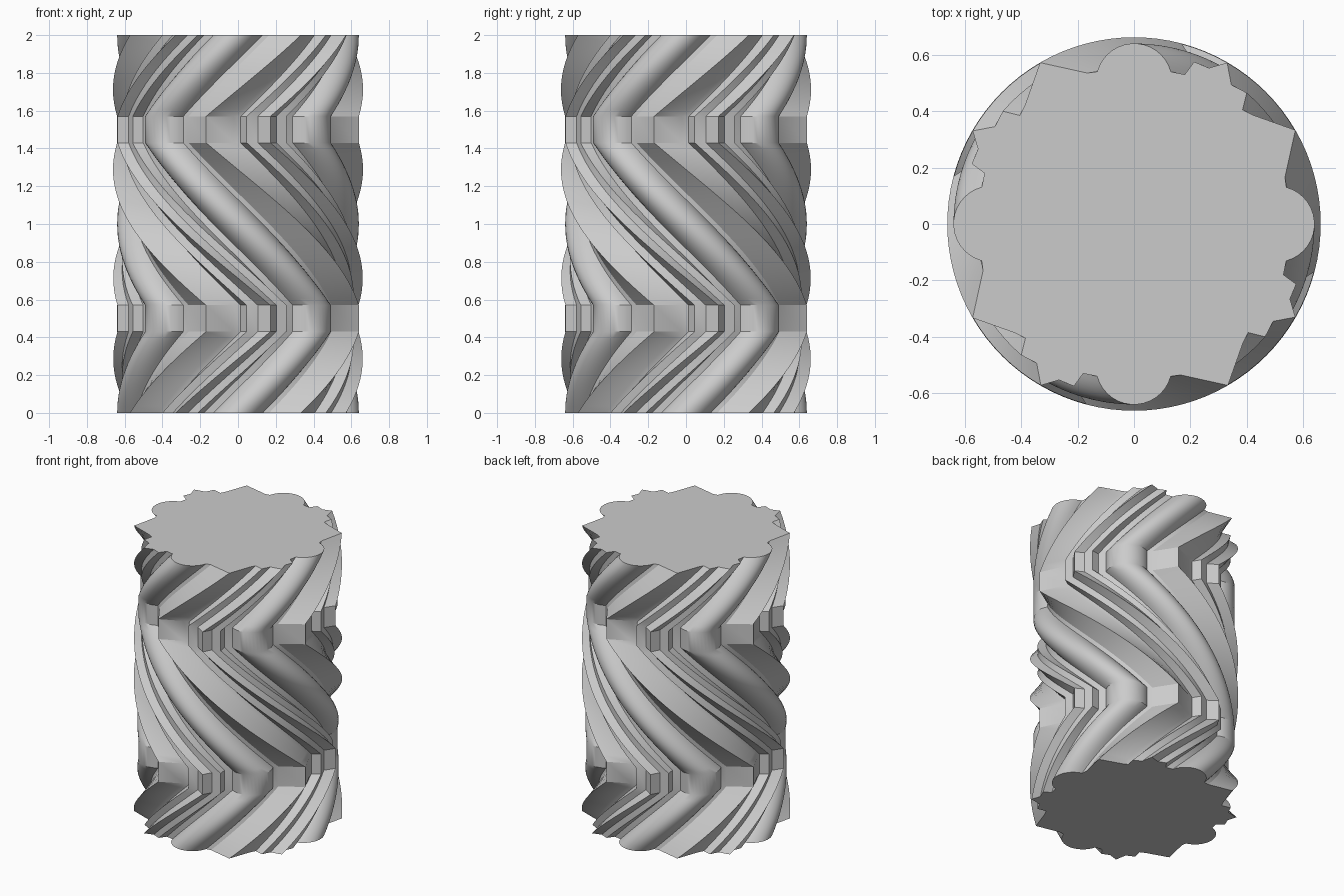
import bpy
import bmesh
from math import sin, cos, radians

# Remove the default cube
cube = bpy.data.objects.get("Cube")
if cube:
    bpy.data.objects.remove(cube, do_unlink=True)

BAND_LOW, BAND_HIGH = 0.43, 0.57   # straight band, repeated one unit higher
HEIGHT = 2.0


def turned(point, degrees):
    """Rotate a 2D point counterclockwise."""
    a = radians(degrees)
    x, y = point
    return x * cos(a) - y * sin(a), x * sin(a) + y * cos(a)


def twist(z):
    """Zigzag twist in degrees, held still in the two bands."""
    if z > HEIGHT / 2:
        return -twist(HEIGHT - z)
    if z <= BAND_LOW:
        return 45 * z / BAND_LOW
    if z <= BAND_HIGH:
        return 45
    return 45 * (1 - z) / (1 - BAND_HIGH)


def quarter_profile():
    """One round rib, then the stepped ridges, going clockwise."""
    rib = [(0.135 * cos(radians(t)), 0.505 + 0.135 * sin(radians(t)))
           for t in range(165, 14, -10)]
    ridges = [(0.18, 0.53), (0.213, 0.575), (0.266, 0.553), (0.33, 0.572),
              (0.345, 0.493), (0.40, 0.465), (0.385, 0.405), (0.42, 0.387),
              (0.572, 0.333), (0.535, 0.165)]
    return rib + ridges


def span(start, end, steps):
    return [start + (end - start) * i / steps for i in range(steps)]


# Full cross-section and layer heights
profile = [turned(p, -90 * k) for k in range(4) for p in quarter_profile()]
heights = (span(0, BAND_LOW, 12) + [BAND_LOW]
           + span(BAND_HIGH, 1 + BAND_LOW, 24) + [1 + BAND_LOW]
           + span(1 + BAND_HIGH, HEIGHT, 12) + [HEIGHT])

# Twisted column body
bm = bmesh.new()
rings = []
for z in heights:
    angle = twist(z)
    rings.append([bm.verts.new((*turned(p, angle), z)) for p in profile])
count = len(profile)
for low, high in zip(rings, rings[1:]):
    for i in range(count):
        j = (i + 1) % count
        bm.faces.new((low[i], low[j], high[j], high[i]))
bm.faces.new(rings[0])
bm.faces.new(rings[-1])
bmesh.ops.recalc_face_normals(bm, faces=bm.faces[:])

mesh = bpy.data.meshes.new("twisted_column")
bm.to_mesh(mesh)
bm.free()
column = bpy.data.objects.new("twisted_column", mesh)
bpy.context.collection.objects.link(column)

# Plain grey material
grey = bpy.data.materials.new("light_grey")
grey.use_nodes = True
colour = (0.6, 0.6, 0.6, 1)
grey.diffuse_color = colour
grey.node_tree.nodes["Principled BSDF"].inputs["Base Color"].default_value = colour
mesh.materials.append(grey)

# Smooth ribs with sharp ridges
bpy.ops.object.select_all(action="DESELECT")
column.select_set(True)
bpy.context.view_layer.objects.active = column
bpy.ops.object.shade_smooth_by_angle(angle=radians(25))
